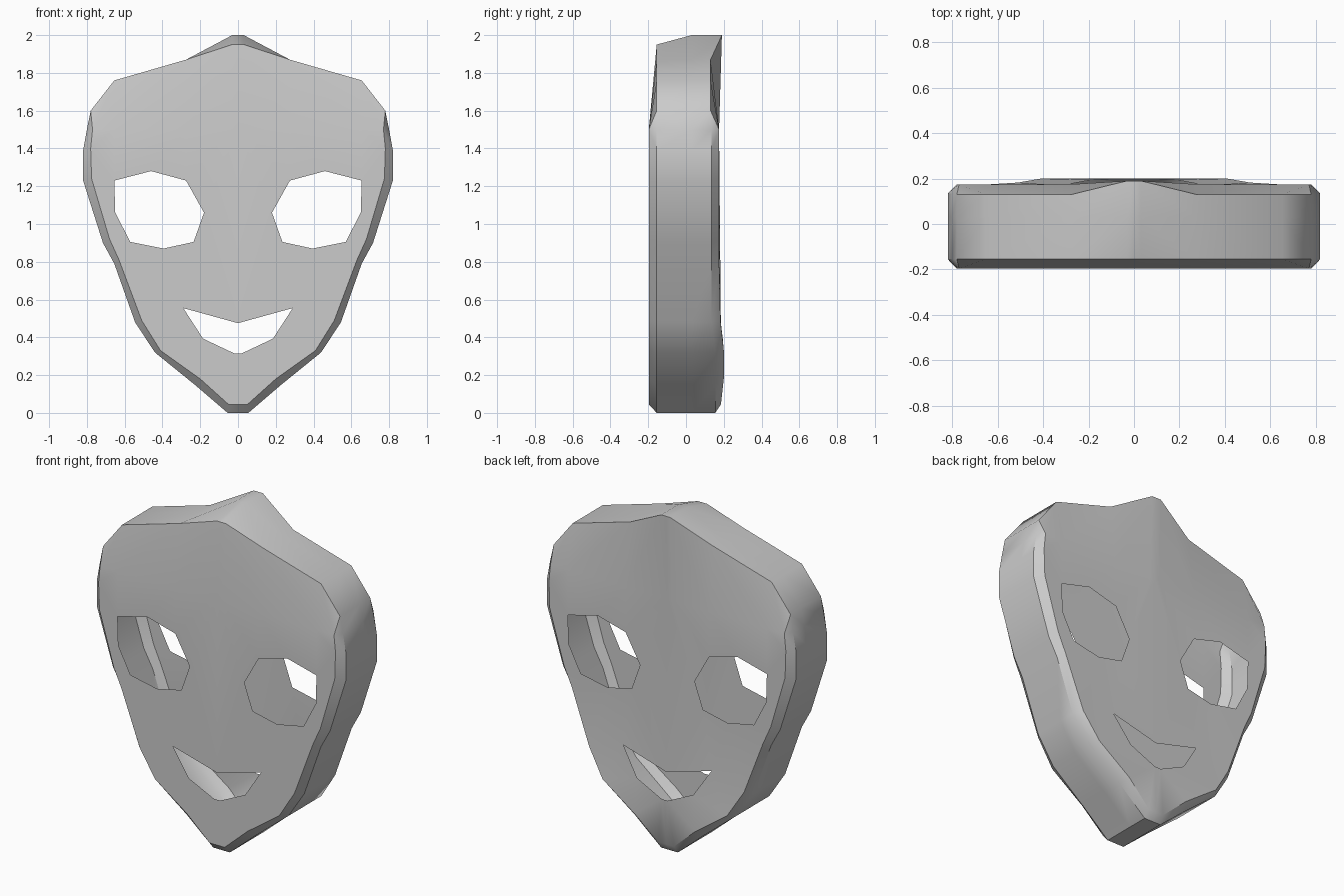
import bpy, bmesh
from mathutils import Vector

if "Cube" in bpy.data.objects:
    bpy.data.objects.remove(bpy.data.objects["Cube"])

# Right half outline, chin to temple: outer x, outer z, inner x, inner z
LOWER = [(0, 0, 0, .045), (.055, 0, .05, .045), (.23, .15, .20, .18), (.44, .32, .41, .33),
         (.545, .48, .51, .49), (.655, .79, .63, .81), (.715, .90, .68, .92),
         (.82, 1.23, .775, 1.24), (.82, 1.39, .78, 1.40), (.80, 1.50, .77, 1.50)]
# Brow to peak: x, z
UPPER = [(.78, 1.60), (.655, 1.76), (.275, 1.87), (.03, 2.0), (0, 2.0)]
ROW = [.77, .655, .275, .03, 0]      # forehead crease, x at z = 1.5
EYE = [(.18, 1.06), (.275, 1.23), (.46, 1.28), (.655, 1.23),
       (.65, 1.06), (.57, .905), (.395, .87), (.235, .905)]
MOUTH = [(0, .475), (.29, .555), (.185, .393), (.02, .315), (0, .315)]

bm = bmesh.new()


def back_y(z):
    """Back surface swells out at the chin."""
    return .20 - .025 * min(1, max(0, (z - .35) / .2)) - (.015 if z < .1 else 0)


def face(pts):
    bm.faces.new([bm.verts.new(p) for p in pts])


def strip(a, b):
    for i in range(len(a) - 1):
        face([a[i], a[i + 1], b[i + 1], b[i]])


def panel(depth):
    """Flat face panel with eye hole and half of the mouth cut out."""
    outer = [(p[2], p[3]) for p in LOWER] + [(x, 1.5) for x in ROW[1:]] + MOUTH
    edges = []
    for loop in (outer, EYE):
        vs = [bm.verts.new((x, depth(z), z)) for x, z in loop]
        edges += [bm.edges.new((vs[i], vs[(i + 1) % len(vs)])) for i in range(len(vs))]
    bmesh.ops.triangle_fill(bm, use_beauty=True, use_dissolve=False,
                            edges=edges, normal=Vector((0, -1, 0)))


# Outer wall rings: front, middle, back
def peak(z, top, other):
    return top if z > 1.95 else other


front = [(p[0], -.155, p[1]) for p in LOWER] + [(x, -.155, peak(z, 1.95, z)) for x, z in UPPER]
mid = [(p[0], .03, p[1]) for p in LOWER] + [(x, .03, z) for x, z in UPPER]
back = [(p[0], .155 if p[1] < .4 else .135, p[1]) for p in LOWER] + \
       [(x, peak(z, .19, .13), z) for x, z in UPPER]
strip(front, mid)
strip(mid, back)

# Bevel, face panel and forehead on each side
n = len(LOWER)
for ring, depth in ((front, lambda z: -.197), (back, back_y)):
    inner = [(p[2], depth(p[3]), p[3]) for p in LOWER]
    strip(ring[:n], inner)
    face([ring[n - 1], ring[n], inner[-1]])
    strip([(x, depth(1.5), 1.5) for x in ROW], ring[n:])
    panel(depth)

# Mirror to the left half and weld
bmesh.ops.remove_doubles(bm, verts=bm.verts, dist=.0005)
bmesh.ops.mirror(bm, geom=bm.verts[:] + bm.edges[:] + bm.faces[:], axis='X', merge_dist=.0005)
bmesh.ops.remove_doubles(bm, verts=bm.verts, dist=.0005)
bmesh.ops.recalc_face_normals(bm, faces=bm.faces)

mesh = bpy.data.meshes.new("face_mask")
bm.to_mesh(mesh)
bm.free()
mask = bpy.data.objects.new("face_mask", mesh)
bpy.context.collection.objects.link(mask)
bpy.context.view_layer.objects.active = mask
mask.select_set(True)
bpy.ops.object.shade_smooth_by_angle(angle=.65)
